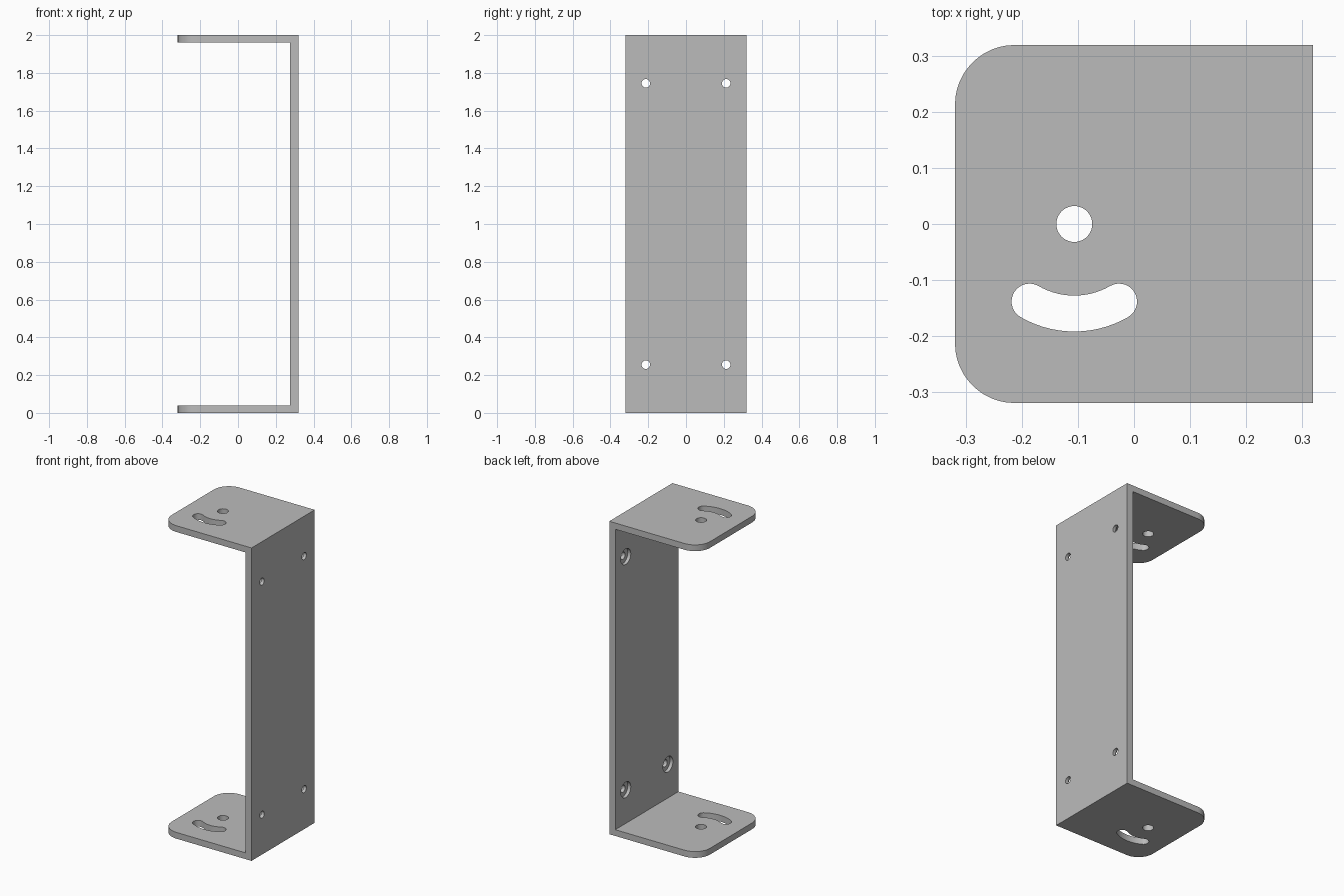
import bpy, bmesh
from math import sin, cos, pi, radians
from mathutils import Matrix, Vector

if "Cube" in bpy.data.objects:
    bpy.data.objects.remove(bpy.data.objects["Cube"], do_unlink=True)

HALF, HEIGHT = 0.319, 2.0           # half width / depth, full height
WALL, FLANGE = 0.0426, 0.04         # plate thicknesses
CORNER = 0.1064                     # flange corner radius
PIVOT_X = -0.1064                   # pivot hole, also centre of the arc slot

grey = bpy.data.materials.new("plain grey")
grey.use_nodes = True
colour = (0.5, 0.5, 0.5, 1)
grey.diffuse_color = colour
grey.node_tree.nodes["Principled BSDF"].inputs["Base Color"].default_value = colour


def prism(bm, points, offset):
    """Add a closed solid by sweeping a flat outline along an offset."""
    face = bm.faces.new([bm.verts.new(p) for p in points])
    swept = bmesh.ops.extrude_face_region(bm, geom=[face], use_keep_orig=True)
    new = [g for g in swept["geom"] if isinstance(g, bmesh.types.BMVert)]
    bmesh.ops.translate(bm, verts=new, vec=offset)
    bmesh.ops.recalc_face_normals(bm, faces=bm.faces[:])


def arc(cx, cy, r, start, end, n):
    steps = [radians(start + (end - start) * i / n) for i in range(n + 1)]
    return [(cx + r * cos(a), cy + r * sin(a)) for a in steps]


def make_object(name, bm):
    mesh = bpy.data.meshes.new(name)
    bm.to_mesh(mesh)
    bm.free()
    obj = bpy.data.objects.new(name, mesh)
    bpy.context.collection.objects.link(obj)
    mesh.materials.append(grey)
    return obj


# C-shaped body: tall wall on +x with a flange at each end
bm = bmesh.new()
inner = HALF - WALL
profile = [(-HALF, 0), (HALF, 0), (HALF, HEIGHT), (-HALF, HEIGHT),
           (-HALF, HEIGHT - FLANGE), (inner, HEIGHT - FLANGE),
           (inner, FLANGE), (-HALF, FLANGE)]
prism(bm, [(x, -HALF, z) for x, z in profile], (0, 2 * HALF, 0))
tips = [e for e in bm.edges
        if all(v.co.x < -HALF + 1e-4 for v in e.verts)
        and abs(e.verts[0].co.y - e.verts[1].co.y) < 1e-4]
bmesh.ops.bevel(bm, geom=tips, offset=CORNER, segments=12, profile=0.5,
                affect='EDGES')
bracket = make_object("bracket", bm)

# Pivot hole and curved slot, through both flanges
bm = bmesh.new()
hole = arc(PIVOT_X, 0, 0.032, 0, 360, 40)[:-1]
R, W = 0.1596, 0.032
ends = [(PIVOT_X + R * cos(radians(a)), R * sin(radians(a))) for a in (240, 300)]
slot = (arc(PIVOT_X, 0, R + W, 240, 300, 14)
        + arc(*ends[1], W, 300, 480, 14)[1:]
        + arc(PIVOT_X, 0, R - W, 300, 240, 14)[1:]
        + arc(*ends[0], W, 60, 240, 14)[1:-1])
for outline in (hole, slot):
    prism(bm, [(x, y, -0.1) for x, y in outline], (0, 0, HEIGHT + 0.2))
flange_cutter = make_object("flange_cutter", bm)


def wall_cutter(name, radius, x0, x1):
    """Four round cutters across the wall, one near each corner."""
    bm = bmesh.new()
    for y in (-0.2128, 0.2128):
        for z in (0.2553, HEIGHT - 0.2553):
            ring = arc(y, z, radius, 0, 360, 32)[:-1]
            prism(bm, [(x0, a, b) for a, b in ring], (x1 - x0, 0, 0))
    return make_object(name, bm)


# Screw holes with a wide recess on the inner side
cutters = [flange_cutter,
           wall_cutter("screw_hole_cutter", 0.0225, 0.2, 0.4),
           wall_cutter("screw_recess_cutter", 0.05, 0.2, inner + 0.0213)]
for cutter in cutters:
    cutter.hide_render = True
    mod = bracket.modifiers.new(cutter.name, 'BOOLEAN')
    mod.operation, mod.solver, mod.object = 'DIFFERENCE', 'EXACT', cutter

# Bake the cuts and drop the cutters
graph = bpy.context.evaluated_depsgraph_get()
baked = bpy.data.meshes.new_from_object(bracket.evaluated_get(graph))
bracket.modifiers.clear()
bracket.data = baked
for cutter in cutters:
    bpy.data.objects.remove(cutter, do_unlink=True)

# Smooth round edges, keep flat faces crisp
bpy.ops.object.select_all(action='DESELECT')
bracket.select_set(True)
bpy.context.view_layer.objects.active = bracket
bpy.ops.object.shade_smooth_by_angle(angle=radians(30))
